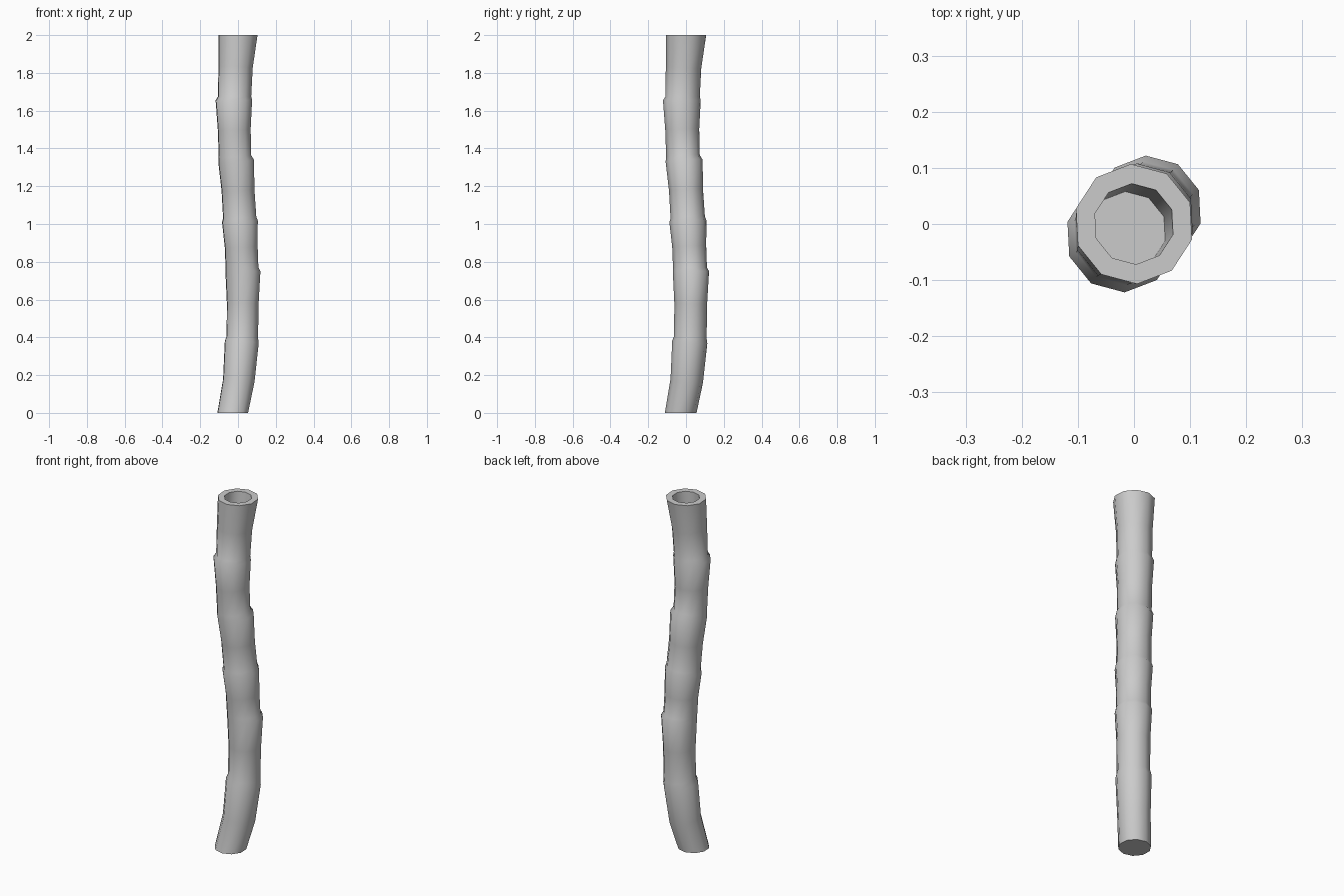
import bpy, bmesh
from math import sin, cos, pi, radians
from mathutils import Vector

if "Cube" in bpy.data.objects:
    bpy.data.objects.remove(bpy.data.objects["Cube"])

SIDES = 10
PHASE = radians(21)

# (height, diagonal offset in x and y, radius, tilt slope of ring)
rings = [
    (0.00, -0.028, 0.084, 0.00),
    (0.17, 0.004, 0.086, 0.12),
    (0.375, 0.020, 0.093, 0.08),
    (0.40, 0.023, 0.086, 0.08),
    (0.58, 0.025, 0.087, 0.02),
    (0.75, 0.026, 0.096, 0.00),
    (0.77, 0.021, 0.090, 0.00),
    (0.88, 0.017, 0.090, -0.05),
    (1.015, 0.010, 0.098, -0.06),
    (1.035, 0.009, 0.091, -0.06),
    (1.18, 0.000, 0.090, -0.06),
    (1.335, -0.010, 0.098, -0.06),
    (1.36, -0.016, 0.089, -0.06),
    (1.50, -0.020, 0.090, -0.03),
    (1.655, -0.022, 0.100, -0.01),
    (1.675, -0.018, 0.091, 0.00),
    (1.83, -0.013, 0.094, 0.05),
    (2.00, 0.000, 0.107, 0.00),
    # hollow inside the open top
    (2.00, 0.000, 0.072, 0.00),
    (1.82, -0.012, 0.070, 0.00),
]

bm = bmesh.new()


def add_ring(z, c, r, tilt):
    verts = []
    for i in range(SIDES):
        a = PHASE + 2 * pi * i / SIDES
        dx, dy = r * cos(a), r * sin(a)
        verts.append(bm.verts.new((c + dx, c + dy, z - tilt * (dx + dy))))
    return verts


# Stalk wall with stepped joints
loops = [add_ring(*r) for r in rings]
for lo, hi in zip(loops, loops[1:]):
    for i in range(SIDES):
        j = (i + 1) % SIDES
        bm.faces.new((lo[i], lo[j], hi[j], hi[i]))

# Bottom cap and floor of the hollow
bm.faces.new(list(reversed(loops[0])))
bm.faces.new(loops[-1])
bmesh.ops.recalc_face_normals(bm, faces=bm.faces)

mesh = bpy.data.meshes.new("bamboo_stalk")
bm.to_mesh(mesh)
bm.free()
stalk = bpy.data.objects.new("bamboo_stalk", mesh)
bpy.context.collection.objects.link(stalk)
bpy.context.view_layer.objects.active = stalk
stalk.select_set(True)
bpy.ops.object.shade_smooth_by_angle(angle=radians(40))
